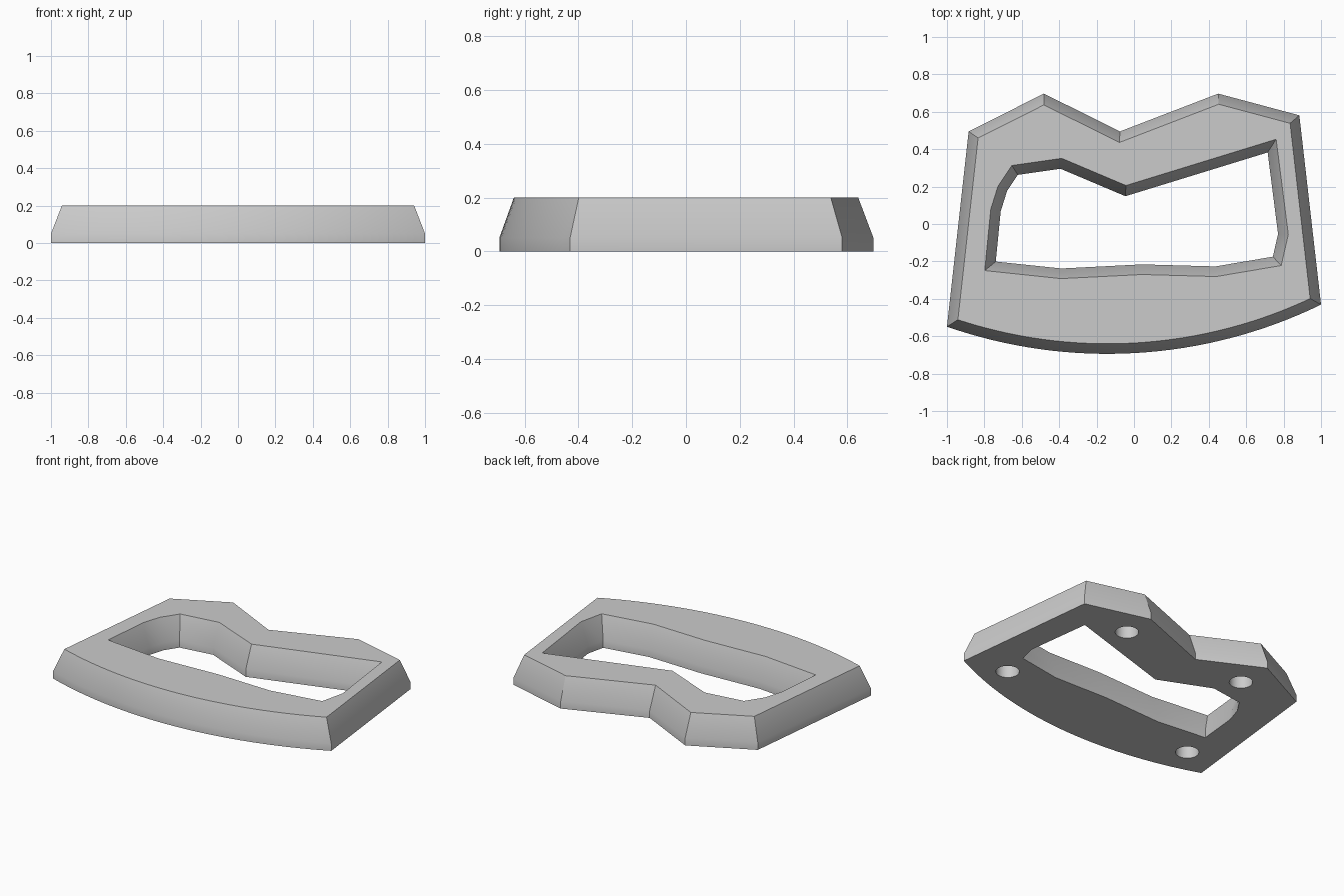
import bpy
import bmesh
import math
from mathutils import Vector

cube = bpy.data.objects.get("Cube")
if cube:
    bpy.data.objects.remove(cube, do_unlink=True)

HEIGHT, RIM, TAPER = 0.2, 0.05, 0.054
POCKET_RADIUS, POCKET_DEPTH = 0.072, 0.1


def arc(a, b, sag, steps):
    """Circular arc from a to b, bulging to the right of the chord."""
    a, b = Vector(a), Vector(b)
    half = (b - a).length / 2
    radius = (half * half + sag * sag) / (2 * sag)
    along = (b - a).normalized()
    up = Vector((-along.y, along.x))
    centre = (a + b) / 2 + up * (radius - sag)
    sweep = math.asin(half / radius)
    angles = [sweep * (2 * i / steps - 1) for i in range(steps + 1)]
    return [centre + radius * (along * math.sin(t) - up * math.cos(t)) for t in angles]


def inset(points, dist):
    """Mitred inward offset of a counter-clockwise outline."""
    result = []
    for i, p in enumerate(points):
        d1 = (p - points[i - 1]).normalized()
        d2 = (points[(i + 1) % len(points)] - p).normalized()
        n1, n2 = Vector((-d1.y, d1.x)), Vector((-d2.y, d2.x))
        result.append(p + (n1 + n2) * dist / (1 + n1.dot(n2)))
    return result


def ring(points, z):
    return [bm.verts.new((p.x, p.y, z)) for p in points]


def bridge(lower, upper):
    for i in range(len(lower)):
        bm.faces.new((lower[i - 1], lower[i], upper[i], upper[i - 1]))


def fill(rings):
    """Flat face bounded by the first ring, with the others left open."""
    edges = [bm.edges.get((r[i - 1], r[i])) for r in rings for i in range(len(r))]
    bmesh.ops.triangle_fill(bm, use_beauty=True, edges=edges)


# Outlines, counter-clockwise: bowed front edge with a notched back
outer = arc((-1, -0.549), (1, -0.431), 0.2, 32) + [Vector(p) for p in (
    (0.884, 0.581), (0.45, 0.697), (-0.075, 0.495), (-0.482, 0.697), (-0.884, 0.495))]
opening = [Vector(p) for p in (
    (-0.798, -0.249), (-0.39, -0.292), (0.043, -0.27), (0.439, -0.281),
    (0.787, -0.222), (0.825, -0.056), (0.76, 0.453), (-0.043, 0.206),
    (-0.386, 0.351), (-0.653, 0.313), (-0.728, 0.2), (-0.766, 0.078))]
opening_low = inset(opening, TAPER)

bm = bmesh.new()

# Outer and inner walls: a short upright rim, then a taper
outside = [ring(outer, 0), ring(outer, RIM), ring(inset(outer, TAPER), HEIGHT)]
inside = [ring(opening_low, 0), ring(opening_low, RIM), ring(opening, HEIGHT)]
for wall in (outside, inside):
    bridge(wall[0], wall[1])
    bridge(wall[1], wall[2])

# Round blind pockets in the underside
pocket_rims = []
for x, y in ((0.46, 0.48), (0.71, -0.36), (-0.47, 0.46), (-0.77, -0.41)):
    turns = [math.tau * i / 32 for i in range(32)]
    circle = [Vector((x, y)) + POCKET_RADIUS * Vector((math.cos(t), math.sin(t)))
              for t in turns]
    mouth, floor = ring(circle, 0), ring(circle, POCKET_DEPTH)
    bridge(mouth, floor)
    bm.faces.new(floor)
    pocket_rims.append(mouth)

# Flat top and underside
fill([outside[2], inside[2]])
fill([outside[0], inside[0]] + pocket_rims)
bmesh.ops.recalc_face_normals(bm, faces=bm.faces[:])

mesh = bpy.data.meshes.new("notched_frame")
bm.to_mesh(mesh)
bm.free()
frame = bpy.data.objects.new("notched_frame", mesh)
bpy.context.collection.objects.link(frame)

# Plain grey material
grey = bpy.data.materials.new("light_grey")
grey.use_nodes = True
colour = (0.6, 0.6, 0.6, 1)
grey.diffuse_color = colour
grey.node_tree.nodes["Principled BSDF"].inputs["Base Color"].default_value = colour
mesh.materials.append(grey)

# Smooth shading with crisp corners
bpy.ops.object.select_all(action='DESELECT')
frame.select_set(True)
bpy.context.view_layer.objects.active = frame
bpy.ops.object.shade_smooth_by_angle(angle=math.radians(30))
